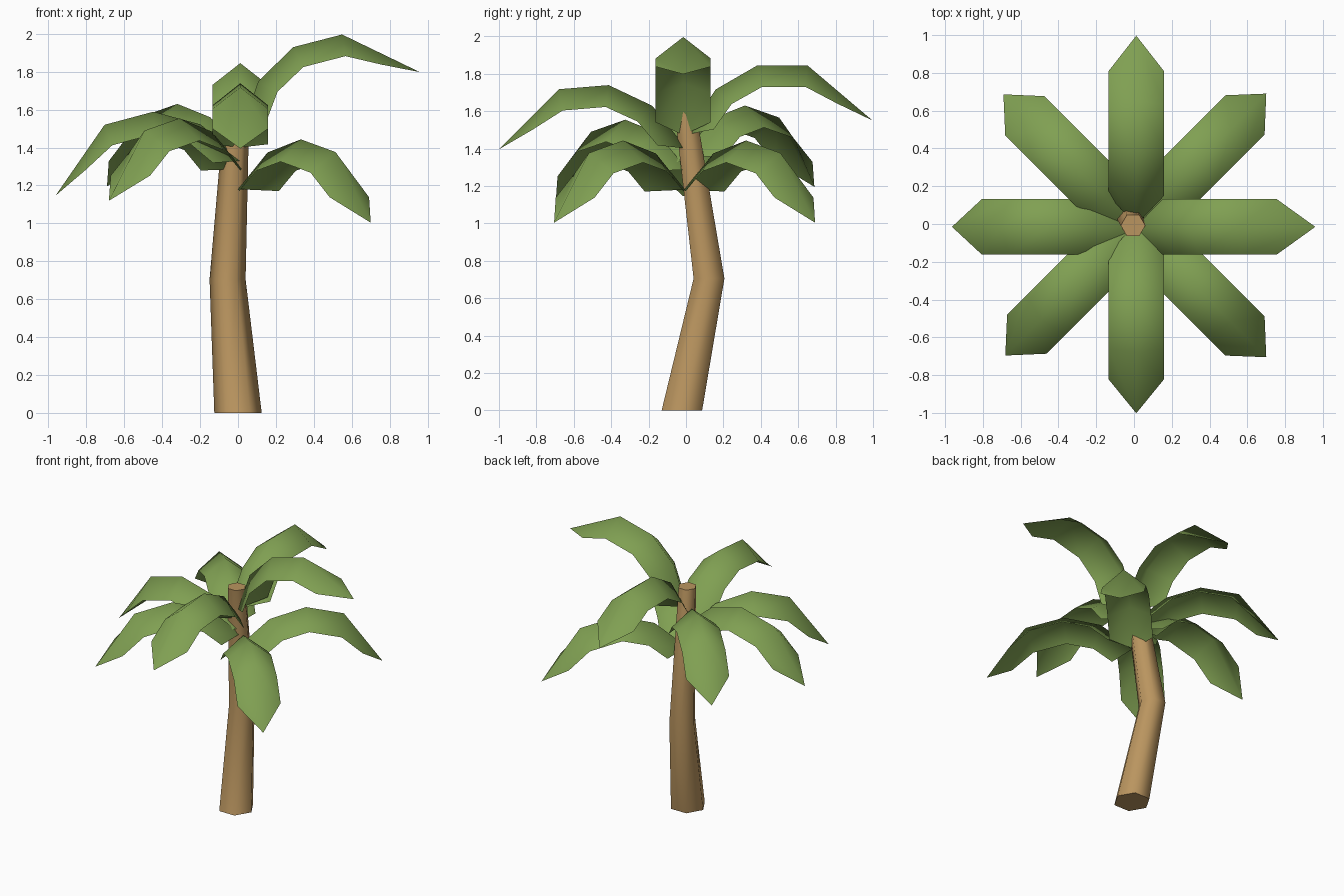
import bpy, bmesh, math
from mathutils import Matrix, Vector

if "Cube" in bpy.data.objects:
    bpy.data.objects.remove(bpy.data.objects["Cube"])


def material(name, rgb):
    m = bpy.data.materials.new(name)
    m.diffuse_color = (*rgb, 1)
    m.use_nodes = True
    m.node_tree.nodes["Principled BSDF"].inputs["Base Color"].default_value = m.diffuse_color
    return m


BARK = material("bark_brown", (0.49, 0.30, 0.115))
LEAF = material("leaf_green", (0.215, 0.35, 0.085))


def finish(name, bm, mat):
    mesh = bpy.data.meshes.new(name)
    bm.to_mesh(mesh)
    bm.free()
    mesh.materials.append(mat)
    obj = bpy.data.objects.new(name, mesh)
    bpy.context.collection.objects.link(obj)
    return obj


# Trunk: three six-sided rings, bent in the middle (x, y, z, radius)
bm = bmesh.new()
rings = []
for x, y, z, r in [(0, -0.022, 0, 0.125), (-0.055, 0.123, 0.705, 0.095),
                   (-0.005, -0.008, 1.63, 0.065)]:
    rings.append([bm.verts.new((x + r * math.cos(i * math.pi / 3),
                                y + r * math.sin(i * math.pi / 3), z)) for i in range(6)])
for a, b in zip(rings, rings[1:]):
    for i in range(6):
        j = (i + 1) % 6
        bm.faces.new((a[i], a[j], b[j], b[i])).smooth = True
bm.faces.new(rings[0][::-1])
bm.faces.new(rings[-1])
for e in bm.edges:
    e.smooth = all(f.smooth for f in e.link_faces)
finish("trunk", bm, BARK)

# Leaf profile from root to tip (distance out, height)
RIDGE = [(0, 0), (0.165, 0.243), (0.388, 0.372), (0.655, 0.372), (1.003, 0.077)]
MARGIN = [(0.155, 0.03), (0.25, 0.165), (0.414, 0.257), (0.644, 0.257), (0.815, 0.167)]
HALF_WIDTH = 0.147


def leaf(name, azimuth, pitch, root):
    """Folded sheet pointed at both ends, tilted about its root."""
    bm = bmesh.new()
    ridge = [bm.verts.new((u, 0, h)) for u, h in RIDGE]
    left = [bm.verts.new((u, HALF_WIDTH, h)) for u, h in MARGIN]
    right = [bm.verts.new((u, -HALF_WIDTH, h)) for u, h in MARGIN]
    for i in range(len(RIDGE) - 1):
        bm.faces.new((ridge[i], ridge[i + 1], left[i + 1], left[i]))
        bm.faces.new((right[i], right[i + 1], ridge[i + 1], ridge[i]))
    for f in bm.faces:
        f.smooth = True
    bm.transform(Matrix.Translation(Vector(root))
                 @ Matrix.Rotation(math.radians(azimuth), 4, 'Z')
                 @ Matrix.Rotation(math.radians(-pitch), 4, 'Y'))
    finish(name, bm, LEAF)


# Crown: eight leaves (name, azimuth, pitch, root)
for args in [
    ("leaf_right", 0, 14.5, (0.008, -0.015, 1.472)),
    ("leaf_back_right", 45, -14.5, (0.0, -0.01, 1.18)),
    ("leaf_back", 90, 0, (0.012, -0.006, 1.473)),
    ("leaf_back_left", 135, -14, (0.01, -0.015, 1.363)),
    ("leaf_left", 180, -15, (0.025, -0.015, 1.33)),
    ("leaf_front_left", 225, -14, (0.02, 0.005, 1.287)),
    ("leaf_front", 270, -4.7, (0.012, 0.004, 1.40)),
    ("leaf_front_right", 315, -14.5, (0.0, -0.005, 1.18)),
]:
    leaf(*args)
